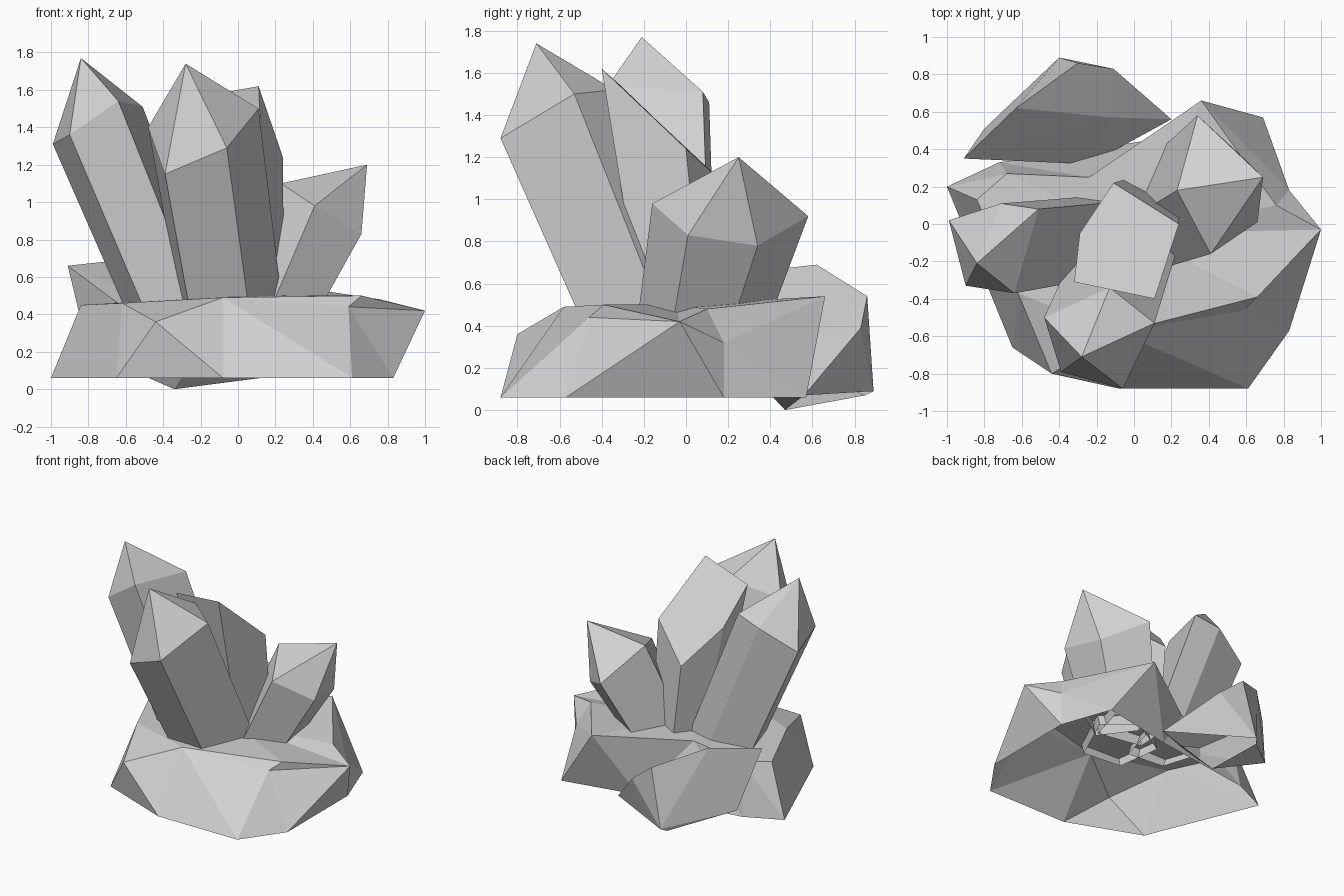
import bpy, bmesh
from mathutils import Vector

cube = bpy.data.objects.get("Cube")
if cube:
    bpy.data.objects.remove(cube, do_unlink=True)

stone = bpy.data.materials.new("stone_grey")
stone.use_nodes = True
grey = (0.64, 0.64, 0.64, 1)
stone.diffuse_color = grey
stone.node_tree.nodes["Principled BSDF"].inputs["Base Color"].default_value = grey


def add_object(name, bm):
    """Turn a bmesh into a flat-shaded stone object."""
    mesh = bpy.data.meshes.new(name)
    bm.to_mesh(mesh)
    bm.free()
    mesh.materials.append(stone)
    obj = bpy.data.objects.new(name, mesh)
    bpy.context.collection.objects.link(obj)
    return obj


def crystal(name, ring, lean, taper, tip=None, foot=0.4):
    """Leaning five-sided shell; pointed when a tip is given, else cut flat."""
    bm = bmesh.new()
    ring = [Vector(p) for p in ring]
    base = [Vector((p.x + lean[0] * (p.z - foot), p.y + lean[1] * (p.z - foot), foot))
            for p in ring]
    middle = sum(base, Vector()) / len(base)
    top = [bm.verts.new(p) for p in ring]
    low = [bm.verts.new(middle.lerp(p, taper)) for p in base]
    count = len(ring)
    for i in range(count):
        j = (i + 1) % count
        bm.faces.new((low[i], low[j], top[j], top[i]))
    if tip:
        apex = bm.verts.new(tip)
        for i in range(count):
            bm.faces.new((top[i], top[(i + 1) % count], apex))
    else:
        bm.faces.new(top)
    return add_object(name, bm)


# Crystals, rings listed anticlockwise from above
crystal("front_crystal",
        [(-.39, -.79, 1.15), (-.06, -.88, 1.29), (.11, -.53, 1.5),
         (-.13, -.34, 1.52), (-.48, -.5, 1.4)],
        lean=(.15, .41), taper=.9, tip=(-.28, -.71, 1.74))
crystal("side_crystal",
        [(-.99, .02, 1.31), (-.9, -.33, 1.36), (-.64, -.37, 1.54),
         (-.51, .08, 1.51), (-.71, .11, 1.46)],
        lean=(.41, .05), taper=.91, tip=(-.84, -.21, 1.77))
crystal("short_crystal",
        [(.41, -.16, .98), (.66, .01, .83), (.6, .34, .78),
         (.34, .58, .92), (.23, .18, 1.1)],
        lean=(-.45, -.24), taper=.82, tip=(.69, .25, 1.2))
crystal("cut_crystal",
        [(-.32, -.31, 1.54), (.11, -.4, 1.62), (.24, 0, 1.24),
         (-.11, .22, 1.04), (-.29, -.05, 1.29)],
        lean=(.08, .12), taper=.8)

# Base rock: open shell, a lower rim zipped to a rough upper rim
FLOOR = .06
rim = [(-1, .2), (-.65, -.66), (-.08, -.88), (.61, -.88), (.83, -.57),
       (.83, .18), (.69, .57), (.1, .45), (-.72, .33)]
brow = [(-.84, .13, .45), (-.62, -.37, .46), (-.44, -.8, .36), (-.08, -.58, .49),
        (.59, -.46, .44), (1, -.03, .42), (.83, .18, .32), (.36, .66, .54),
        (-.24, .25, .5), (-.68, .27, .46)]
bm = bmesh.new()
low = [bm.verts.new((x, y, FLOOR)) for x, y in rim]
high = [bm.verts.new(p) for p in brow]
u = b = 0
for step in "ub" * len(rim) + "u":
    loop, k = (high, u) if step == "u" else (low, b)
    bm.faces.new((high[u % len(high)], low[b % len(low)], loop[(k + 1) % len(loop)]))
    if step == "u":
        u += 1
    else:
        b += 1
# Low front corner gets one facet; a ledge and a shelf step up to the top
bm.faces.new(high[1:4])
ledge = bm.verts.new((.66, -.39, .5))
shelf = bm.verts.new((.76, .1, .48))
for i, step_vert in ((3, ledge), (4, ledge), (5, shelf), (6, shelf)):
    bm.faces.new((high[i], high[i + 1], step_vert))
crown = high[:2] + [high[3], ledge, high[5], shelf] + high[7:]
middle = bm.verts.new((0, -.05, .5))
for i, v in enumerate(crown):
    bm.faces.new((v, crown[(i + 1) % len(crown)], middle))
add_object("base_rock", bm)

# Boulder behind the base, open underneath
bm = bmesh.new()
for p in [(-.91, .35, .66), (-.63, .62, .69), (-.12, .57, .32), (-.24, .32, .16),
          (-.3, .86, .54), (-.11, .83, .39), (-.4, .89, .09), (-.43, .85, .07),
          (-.8, .51, .2), (.2, .56, .07), (-.34, .47, 0)]:
    bm.verts.new(p)
bmesh.ops.convex_hull(bm, input=bm.verts)
under = [f for f in bm.faces if all(v.co.z < .1 for v in f.verts)]
bmesh.ops.delete(bm, geom=under, context="FACES")
add_object("back_boulder", bm)
